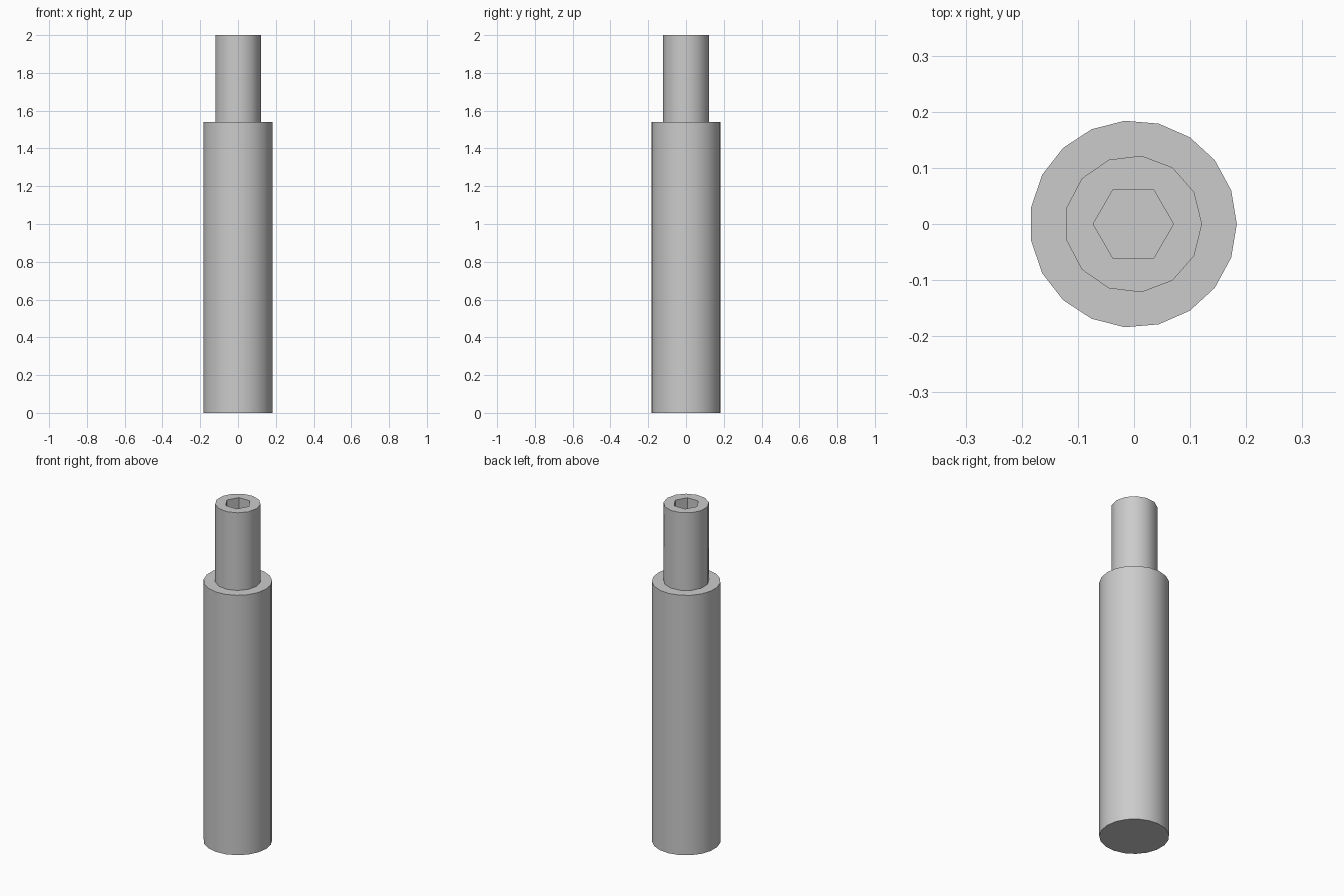
import bpy
import math

cube = bpy.data.objects.get("Cube")
if cube:
    bpy.data.objects.remove(cube, do_unlink=True)

AXIS_X = -0.00125  # odd-sided bar: offset keeps its bounding box centred
SHOULDER_Z = 1.54
TOP_Z = 2.0
SOCKET_DEPTH = 0.12

# Single grey metal
metal = bpy.data.materials.new("grey metal")
metal.use_nodes = True
grey = (0.6, 0.6, 0.6, 1.0)
metal.diffuse_color = grey
metal.node_tree.nodes["Principled BSDF"].inputs["Base Color"].default_value = grey


def prism(name, sides, radius, bottom, top):
    """Upright prism with its first corner pointing along +x."""
    bpy.ops.mesh.primitive_cylinder_add(
        vertices=sides, radius=radius, depth=top - bottom,
        location=(AXIS_X, 0, (bottom + top) / 2),
        rotation=(0, 0, -math.pi / 2))
    obj = bpy.context.object
    obj.name = name
    obj.data.materials.append(metal)
    return obj


def smooth(obj):
    bpy.ops.object.select_all(action="DESELECT")
    obj.select_set(True)
    bpy.context.view_layer.objects.active = obj
    bpy.ops.object.shade_smooth_by_angle(angle=math.radians(35))


# Thick lower bar and thin upper pin
body = prism("body", 19, 0.1845, 0, SHOULDER_Z)
pin = prism("pin", 13, 0.1225, SHOULDER_Z, TOP_Z)

# Hexagonal socket cut into the top of the pin
cutter = prism("socket_cutter", 6, 0.0715, TOP_Z - SOCKET_DEPTH, TOP_Z + 0.1)
cutter.hide_render = True
cut = pin.modifiers.new("socket", "BOOLEAN")
cut.operation = "DIFFERENCE"
cut.solver = "EXACT"
cut.object = cutter
bpy.context.view_layer.objects.active = pin
bpy.ops.object.modifier_apply(modifier=cut.name)
bpy.data.objects.remove(cutter, do_unlink=True)

# Smooth sides, crisp rims and socket corners
for part in (body, pin):
    smooth(part)
